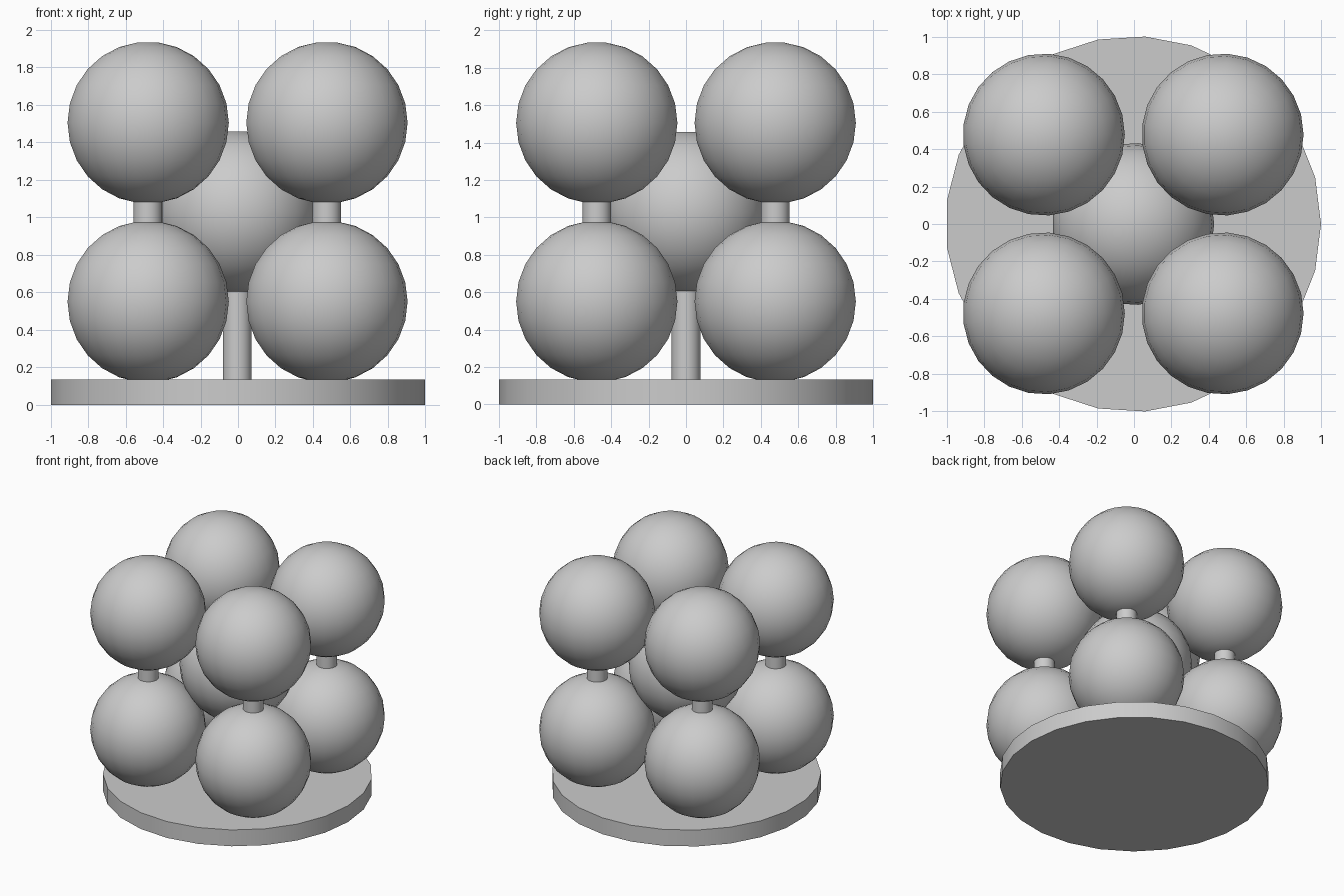
import bpy
import bmesh
from math import sin, cos, pi, radians

if "Cube" in bpy.data.objects:
    bpy.data.objects.remove(bpy.data.objects["Cube"], do_unlink=True)

SIDES = 25
RINGS = 13
CENTRE_X = -0.004
HALF = 0.477          # half the spacing of the corner balls
BALL_R = 0.432
ROD_R = 0.077
BASE_TOP = 0.134
LOW, MID, HIGH = 0.55, 1.028, 1.505

grey = bpy.data.materials.new("plain grey")
grey.use_nodes = True
colour = (0.6, 0.6, 0.6, 1)
grey.diffuse_color = colour
grey.node_tree.nodes["Principled BSDF"].inputs["Base Color"].default_value = colour


def lathe(name, profile, location):
    """Turn (radius, height) points around z and cap both ends."""
    bm = bmesh.new()
    rings = []
    for r, z in profile:
        angles = [2 * pi * i / SIDES for i in range(SIDES)]
        rings.append([bm.verts.new((r * cos(a), r * sin(a), z)) for a in angles])
    for low, high in zip(rings, rings[1:]):
        for i in range(SIDES):
            j = (i + 1) % SIDES
            bm.faces.new((low[i], low[j], high[j], high[i]))
    bm.faces.new(rings[0][::-1])
    bm.faces.new(rings[-1])
    mesh = bpy.data.meshes.new(name)
    bm.to_mesh(mesh)
    bm.free()
    mesh.materials.append(grey)
    obj = bpy.data.objects.new(name, mesh)
    obj.location = location
    bpy.context.collection.objects.link(obj)
    bpy.ops.object.select_all(action="DESELECT")
    obj.select_set(True)
    bpy.context.view_layer.objects.active = obj
    bpy.ops.object.shade_smooth_by_angle(angle=radians(30))
    return obj


def ball(name, x, y, z):
    tilts = [pi * (i + 0.5) / RINGS for i in range(RINGS)]
    profile = [(BALL_R * sin(t), -BALL_R * cos(t)) for t in tilts]
    return lathe(name, profile, (CENTRE_X + x, y, z))


def rod(name, x, y, bottom, top):
    profile = [(ROD_R, 0), (ROD_R, top - bottom)]
    return lathe(name, profile, (CENTRE_X + x, y, bottom))


# Round base
lathe("base", [(1.002, 0), (1.002, BASE_TOP)], (CENTRE_X, 0, 0))

# Centre ball on its post
ball("centre_ball", 0, 0, MID)
rod("centre_post", 0, 0, BASE_TOP - 0.02, MID)

# Corner balls, stacked in pairs on rods
for side, sx in (("left", 1), ("right", -1)):
    for end, sy in (("front", -1), ("back", 1)):
        corner = f"{end}_{side}"
        x, y = sx * HALF, sy * HALF
        ball(f"lower_ball_{corner}", x, y, LOW)
        ball(f"upper_ball_{corner}", x, y, HIGH)
        rod(f"rod_{corner}", x, y, BASE_TOP - 0.02, HIGH)
